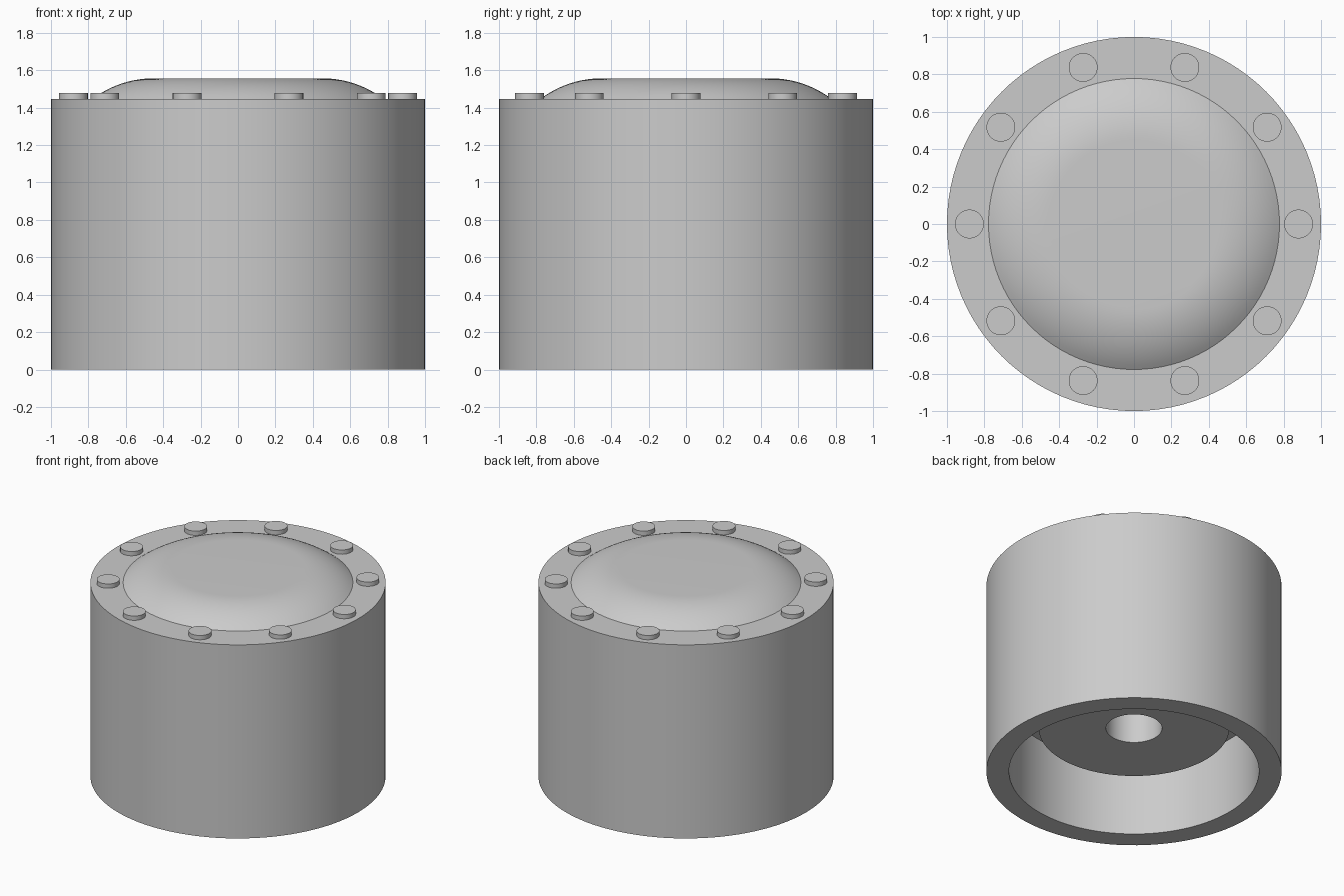
import bpy
import math

cube = bpy.data.objects.get("Cube")
if cube:
    bpy.data.objects.remove(cube, do_unlink=True)

# One plain metal colour
GREY = (0.6, 0.6, 0.6, 1.0)
metal = bpy.data.materials.new("plain_grey")
metal.use_nodes = True
metal.diffuse_color = GREY
metal.node_tree.nodes["Principled BSDF"].inputs["Base Color"].default_value = GREY

TOP = 1.447
HEIGHT = 1.557


def finish(obj, name):
    obj.name = name
    obj.data.materials.append(metal)
    bpy.ops.object.select_all(action="DESELECT")
    obj.select_set(True)
    bpy.context.view_layer.objects.active = obj
    bpy.ops.object.shade_smooth_by_angle(angle=math.radians(30))
    return obj


def lathe(name, profile, steps=96):
    """Spin an (r, z) profile about z; points at r = 0 become fan centres."""
    verts, faces, rings = [], [], []
    for r, z in profile:
        count = steps if r > 0 else 1
        start = len(verts)
        rings.append([start + i % count for i in range(steps)])
        for i in range(count):
            a = 2 * math.pi * i / steps
            verts.append((r * math.cos(a), r * math.sin(a), z))
    for low, high in zip(rings, rings[1:]):
        for i in range(steps):
            j = (i + 1) % steps
            quad = [low[i], low[j], high[j], high[i]]
            faces.append(list(dict.fromkeys(quad)))
    mesh = bpy.data.meshes.new(name)
    mesh.from_pydata(verts, [], faces)
    obj = bpy.data.objects.new(name, mesh)
    bpy.context.collection.objects.link(obj)
    return finish(obj, name)


# Housing: recessed underside, central boss with a blind hole, flat top rim
lathe("housing", [
    (0, 0.9), (0.19, 0.9), (0.19, 0.337), (0.645, 0.337), (0.645, 0.567),
    (0.847, 0.567), (0.847, 0), (1, 0), (1, TOP), (0.778, TOP),
])

# Dome cover: flat centre with a circular arc falling to the rim
FLAT, BASE = 0.45, 0.778
run, drop = BASE - FLAT, HEIGHT - TOP
radius = (run ** 2 + drop ** 2) / (2 * drop)
sweep = math.asin(run / radius)
arc = []
for i in range(13):
    t = sweep * (1 - i / 12)
    arc.append((FLAT + radius * math.sin(t), HEIGHT - radius * (1 - math.cos(t))))
lathe("dome_cover", arc + [(0, HEIGHT)])

# Ring of bolt heads on the rim
BOLTS = 10
for i in range(BOLTS):
    a = 2 * math.pi * i / BOLTS
    bpy.ops.mesh.primitive_cylinder_add(
        vertices=48, radius=0.077, depth=0.04,
        location=(0.88 * math.cos(a), 0.88 * math.sin(a), TOP + 0.012))
    finish(bpy.context.object, f"bolt_head_{i + 1}")
